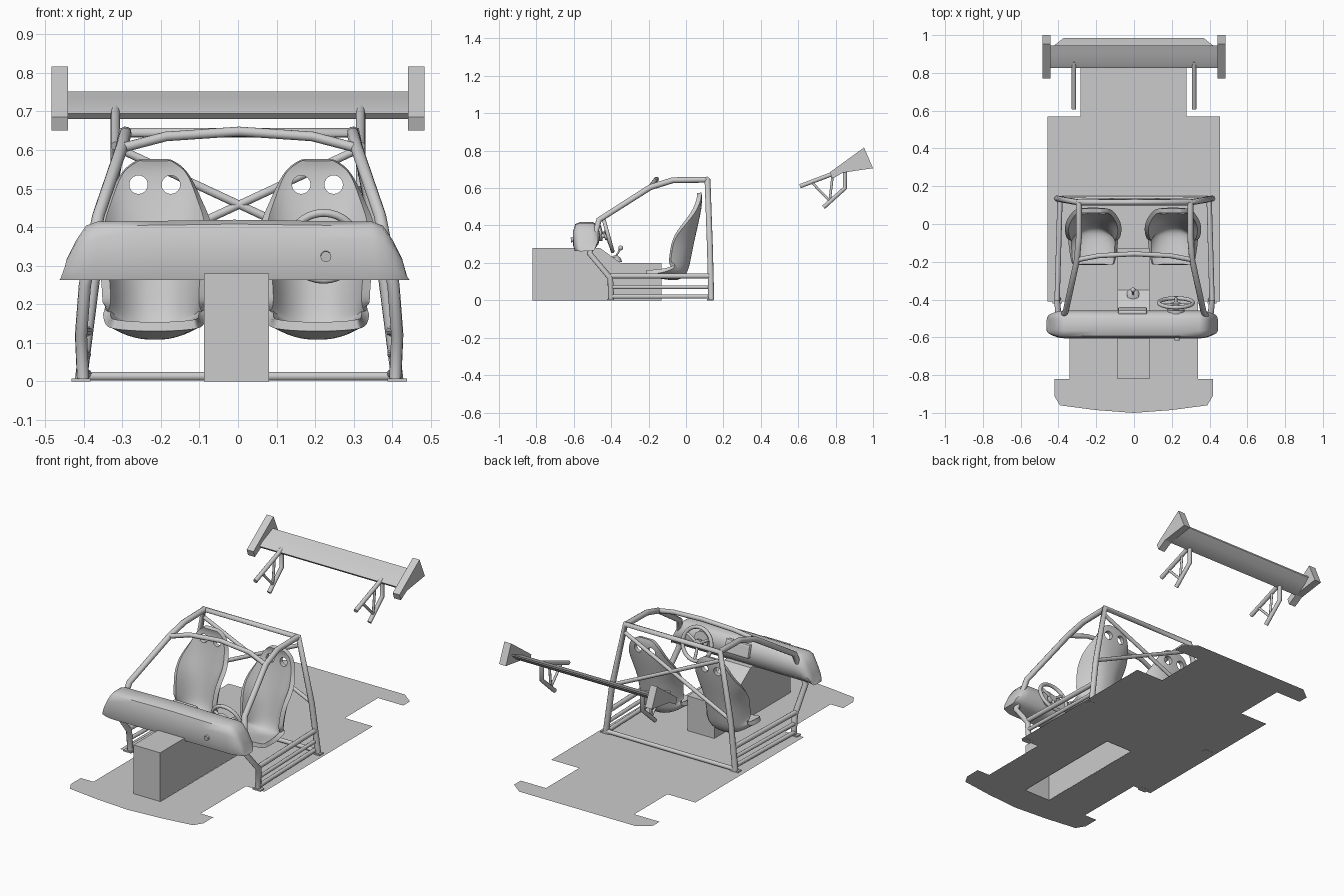
import bpy, bmesh, math
from mathutils import Vector

if "Cube" in bpy.data.objects:
    bpy.data.objects.remove(bpy.data.objects["Cube"])


def add_mesh(name, verts, faces, smooth=None):
    me = bpy.data.meshes.new(name)
    me.from_pydata([tuple(v) for v in verts], [], faces)
    bm = bmesh.new()
    bm.from_mesh(me)
    bmesh.ops.recalc_face_normals(bm, faces=bm.faces)
    bm.to_mesh(me)
    bm.free()
    if smooth:
        me.shade_smooth()
        me.set_sharp_from_angle(angle=math.radians(smooth))
    ob = bpy.data.objects.new(name, me)
    bpy.context.collection.objects.link(ob)
    return ob


def loft(name, rings, smooth=None, open_bottom=False):
    """Closed rings joined along their length, ends capped."""
    n = len(rings[0])
    verts = [p for r in rings for p in r]
    faces = []
    for i in range(len(rings) - 1):
        for j in range(n - 1 if open_bottom else n):
            k = (j + 1) % n
            faces.append((i * n + j, i * n + k, i * n + n + k, i * n + n + j))
    faces += [tuple(range(n)), tuple(range(len(verts) - n, len(verts)))]
    return add_mesh(name, verts, faces, smooth)


def prism(name, yz, x0, x1, smooth=None, open_bottom=False):
    return loft(name, [[(x, y, z) for y, z in yz] for x in (x0, x1)], smooth, open_bottom)


def tube(name, pts, r, cyclic=False):
    cu = bpy.data.curves.new(name, 'CURVE')
    cu.dimensions = '3D'
    cu.bevel_depth, cu.bevel_resolution, cu.use_fill_caps = r, 3, True
    sp = cu.splines.new('POLY')
    sp.points.add(len(pts) - 1)
    for p, co in zip(sp.points, pts):
        p.co = (*co, 1)
    sp.use_cyclic_u, sp.use_smooth = cyclic, True
    ob = bpy.data.objects.new(name, cu)
    bpy.context.collection.objects.link(ob)
    return ob


def tubes(name, pts, r, cx=0.003):
    for side, s in (("right", 1), ("left", -1)):
        tube(f"{name}_{side}", [(cx + s * x, y, z) for x, y, z in pts], r)


def baked(ob):
    """Replace the object's mesh with its modified result."""
    dg = bpy.context.evaluated_depsgraph_get()
    dg.update()
    me = bpy.data.meshes.new_from_object(ob.evaluated_get(dg))
    ob.modifiers.clear()
    ob.data = me
    me.shade_smooth()
    me.set_sharp_from_angle(angle=math.radians(40))


# Flat floor with splitter, rear flare and an opening under the tunnel
half = [(0, -1), (.2, -.985), (.39, -.96), (.42, -.91), (.42, -.82), (.34, -.82), (.34, -.41),
        (.457, -.41), (.457, .57), (.28, .57), (.28, .87), (.44, .87), (.44, .93),
        (.37, .985), (0, .985), (0, -.13), (.085, -.13), (.085, -.82), (0, -.82)]
nh = len(half)
floor = add_mesh("floor_panel",
                 [(s * x - .002, y, 0.001) for s in (1, -1) for x, y in half],
                 [tuple(range(nh)), tuple(range(2 * nh - 1, nh - 1, -1))])
bm = bmesh.new()
bm.from_mesh(floor.data)
bmesh.ops.remove_doubles(bm, verts=bm.verts, dist=1e-4)
bm.to_mesh(floor.data)
bm.free()

# Tunnel and firewall box, open below
prism("tunnel", [(-.82, 0), (-.82, .28), (-.46, .28), (-.35, .2), (-.13, .2), (-.13, 0)],
      -.088, .081, open_bottom=True)

# Roll cage
tubes("front_pillar", [(.405, -.40, .005), (.41, -.405, .12), (.40, -.515, .25), (.365, -.465, .43),
                       (.305, -.19, .605), (.295, -.07, .642), (.295, .115, .645)], .016)
tube("main_hoop", [(.003 + x, y, z) for x, y, z in
                   [(-.41, .135, .005), (-.375, .128, .28), (-.30, .115, .645),
                    (.30, .115, .645), (.375, .128, .28), (.41, .135, .005)]], .016)
tubes("hoop_diagonal", [(-.305, .118, .60), (.372, .13, .285)], .011)
tube("hoop_floor_bar", [(-.40, .137, .013), (.406, .137, .013)], .012)
tube("windscreen_top_bar", [(x + .003, y, z) for x, y, z in
                            [(-.305, -.19, .605), (-.19, -.168, .635), (0, -.158, .648),
                             (.19, -.168, .635), (.305, -.19, .605)]], .013)
for i, (z, r) in enumerate([(.13, .014), (.07, .011), (.02, .012)]):
    tubes(f"side_bar_{i}", [(.41, -.405, z), (.395, .13, z)], r)
for s in (1, -1):
    for y in (-.40, .135):
        c = s * .41 + .003
        prism("foot_plate", [(y - .022, 0), (y - .022, .008), (y + .012, .008), (y + .012, 0)],
              c - .025, c + .025)

# Bucket seats: y, z, half width, bolster depth along the centre line
stations = [(-.215, .142, .112, .008), (-.13, .126, .122, .03), (-.04, .112, .125, .07),
            (.0, .15, .125, .10), (.015, .22, .125, .10), (.032, .31, .135, .105),
            (.05, .39, .145, .065), (.065, .46, .118, .028), (.075, .52, .097, .012),
            (.075, .555, .075, .004), (.07, .574, .042, 0)]
us = [-1, -.9, -.7, -.35, 0, .35, .7, .9, 1]


def seat(name, cx):
    verts, faces = [], []
    for i, (y, z, w, d) in enumerate(stations):
        a, b = stations[max(i - 1, 0)], stations[min(i + 1, len(stations) - 1)]
        t = Vector((0, b[0] - a[0], b[1] - a[1])).normalized()
        nrm = Vector((0, -t.z, t.y))
        for u in us:
            verts.append(Vector((cx + w * u, y, z)) + nrm * d * abs(u) ** 3)
    n = len(us)
    for i in range(len(stations) - 1):
        for j in range(n - 1):
            faces.append((i * n + j, i * n + j + 1, i * n + n + j + 1, i * n + n + j))
    ob = add_mesh(name, verts, faces)
    m = ob.modifiers.new("round", 'SUBSURF')
    m.levels = m.render_levels = 2
    m = ob.modifiers.new("shell", 'SOLIDIFY')
    m.thickness, m.offset = .024, 0
    # harness holes
    cutters = []
    for dx in (-.042, .042):
        ring = [(cx + dx + .024 * math.cos(k * math.pi / 12), .51 + .024 * math.sin(k * math.pi / 12))
                for k in range(24)]
        cut = loft("hole_cutter", [[(x, y, z) for x, z in ring] for y in (-.1, .2)])
        cut.hide_render = True
        m = ob.modifiers.new("hole", 'BOOLEAN')
        m.operation, m.object, m.solver = 'DIFFERENCE', cut, 'EXACT'
        cutters.append(cut)
    baked(ob)
    for c in cutters:
        bpy.data.objects.remove(c)


seat("seat_left", -.216)
seat("seat_right", .206)

# Dashboard lofted across x, dropping and shrinking at the ends
prof = [(-.595, .263), (-.605, .30), (-.603, .37), (-.592, .405), (-.565, .416), (-.50, .416),
        (-.472, .40), (-.458, .35), (-.468, .30), (-.50, .27)]
ends = [(.442, .12, .55), (.435, .36, .68), (.41, .68, .83), (.385, .92, .95), (.355, .99, 1), (.2, 1, 1)]
secs = [(-x, h, w) for x, h, w in ends] + [(0, 1.02, 1)] + ends[::-1]
loft("dashboard", [[(x - .009 + math.copysign((.416 - z) * .08, x) * (abs(x) > .3),
                     -.525 + (y + .525) * w, .262 + (z - .262) * h) for y, z in prof]
                   for x, h, w in secs], smooth=50)

# Centre display and gauge pod on the dashboard
disp = prism("centre_display", [(-.48, .33), (-.48, .408), (-.457, .408), (-.437, .335)], -.085, .07)
bv = disp.modifiers.new("soft", 'BEVEL')
bv.width, bv.segments = .01, 2
tube("gauge_pod", [(.222, -.50, .355), (.222, -.452, .362)], .046)

# Steering wheel, spokes and column
wc = Vector((.222, -.417, .35))
up, ax = Vector((0, -.27, .963)), Vector((0, .963, .27))
ang = lambda a, r: wc + Vector((1, 0, 0)) * r * math.cos(a) + up * r * math.sin(a)
tube("steering_rim", [ang(k * math.tau / 32, .09) for k in range(32)], .0105, True)
for a in (-90, 30, 150):
    tube("steering_spoke", [wc - ax * .01, ang(math.radians(a), .09)], .008)
tube("steering_hub", [wc - ax * .022, wc], .024)
tube("steering_column", [wc - ax * .01, (.228, -.615, .323)], .014)

# Gear lever
boot = [[(-.005 + r * math.cos(k * math.pi / 8), -.38 + dy + r * math.sin(k * math.pi / 8), z)
         for k in range(16)] for r, z, dy in [(.038, .205, 0), (.03, .228, 0), (.008, .24, .005)]]
loft("gear_boot", boot, smooth=40)
tube("gear_lever", [(-.005, -.38, .225), (-.005, -.35, .278)], .005)
bpy.ops.mesh.primitive_uv_sphere_add(segments=16, ring_count=8, radius=.013, location=(-.005, -.349, .28))
bpy.context.object.name = "gear_knob"
bpy.context.object.data.shade_smooth()

# Rear wing: blade, end plates and struts
prism("wing_blade", [(.825, .695), (.85, .712), (.90, .733), (.945, .752), (.945, .744),
                     (.91, .712), (.87, .688), (.84, .68)], -.442, .442, smooth=35)
plate = [(.77, .685), (.952, .817), (1.0, .706), (.84, .683), (.782, .65)]
for s in (1, -1):
    prism("wing_end_plate", plate, s * .441, s * .484)
X = .318
tubes("wing_strut_upper", [(X, .61, .61), (X, .86, .705)], .012, 0)
tubes("wing_strut_lower", [(X, .735, .497), (X, .85, .60), (X, .85, .70)], .012, 0)
tubes("wing_brace_front", [(X, .67, .633), (X, .77, .53)], .007, 0)
tubes("wing_brace_rear", [(X, .785, .675), (X, .768, .53)], .007, 0)
